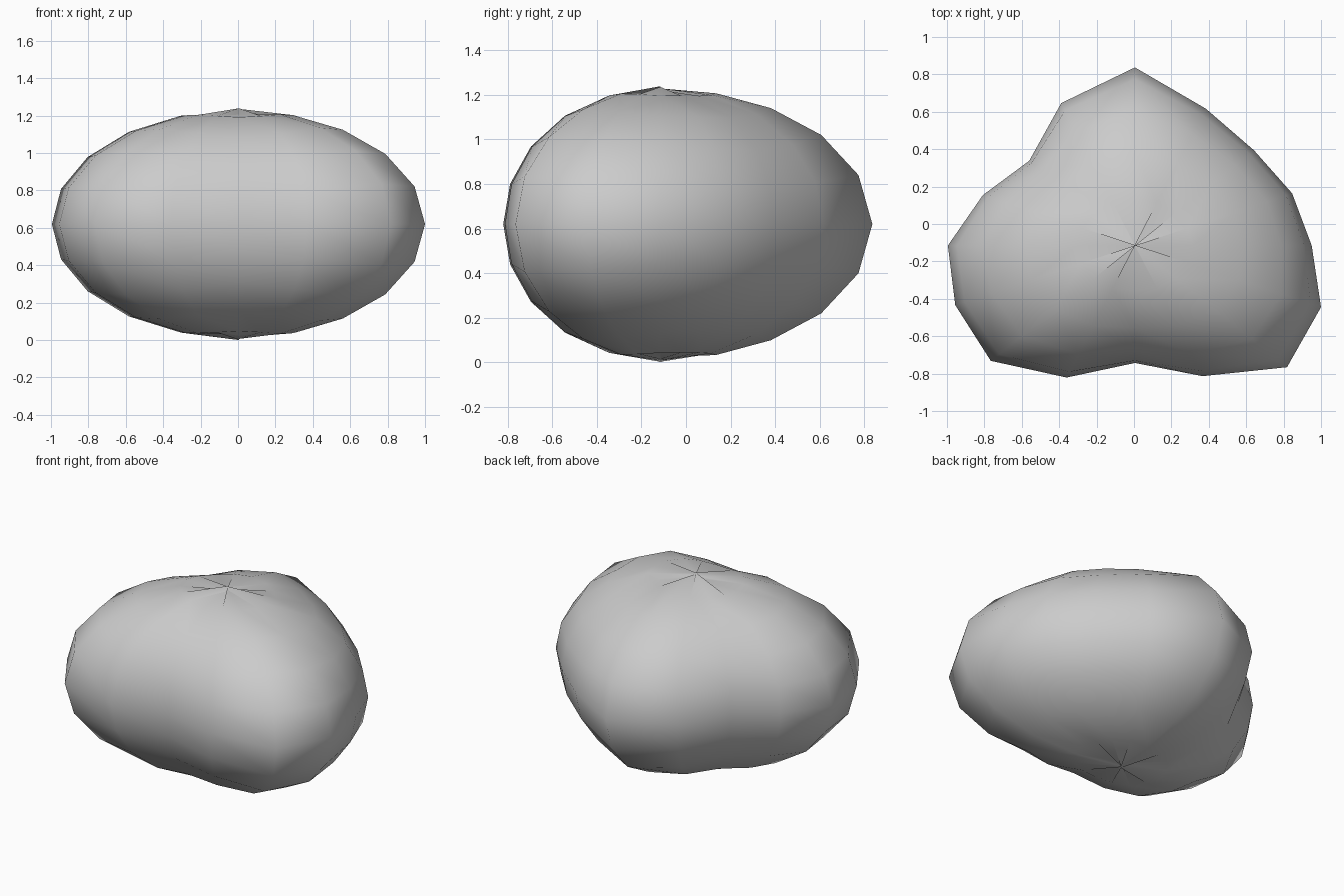
import bpy, bmesh
from math import sin, cos, pi, tau

if "Cube" in bpy.data.objects:
    bpy.data.objects.remove(bpy.data.objects["Cube"])

SEG, RINGS = 16, 10
CENTRE = (0.005, -0.115, 0.62)
SCALE = (1.0, 0.8, 0.61)
# lobed outline: radius at the equator, every 22.5 degrees from +x
EQUATOR = [0.945, 0.91, 0.90, 0.99, 1.19, 1.03, 0.80, 0.88,
           1.00, 1.04, 1.09, 0.955, 0.785, 0.945, 1.15, 1.077]


def point(i, j):
    theta, phi = tau * i / SEG, pi * j / RINGS
    s = sin(phi) if 0 < j < RINGS else 0.0
    # lobes fade towards the poles, where a small crumple takes over
    r = 1 + (EQUATOR[i] - 1) * s ** 2.3
    if s == 0:
        r = 0.98 + 0.036 * sin(5 * theta + 1 + j)
    d = (s * cos(theta), s * sin(theta), cos(phi))
    return [c + k * r * a for c, k, a in zip(CENTRE, SCALE, d)]


# rock: lobed, squashed ball with pinched, creased poles
bm = bmesh.new()
grid = [[bm.verts.new(point(i, j)) for i in range(SEG)] for j in range(RINGS + 1)]
for j in range(RINGS):
    for i in range(SEG):
        k = (i + 1) % SEG
        bm.faces.new((grid[j][i], grid[j + 1][i], grid[j + 1][k], grid[j][k]))

# rest it on the ground
low = min(v.co.z for v in bm.verts)
for v in bm.verts:
    v.co.z -= low

mesh = bpy.data.meshes.new("rock")
bm.to_mesh(mesh)
bm.free()
rock = bpy.data.objects.new("rock", mesh)
bpy.context.collection.objects.link(rock)
for p in mesh.polygons:
    p.use_smooth = True
